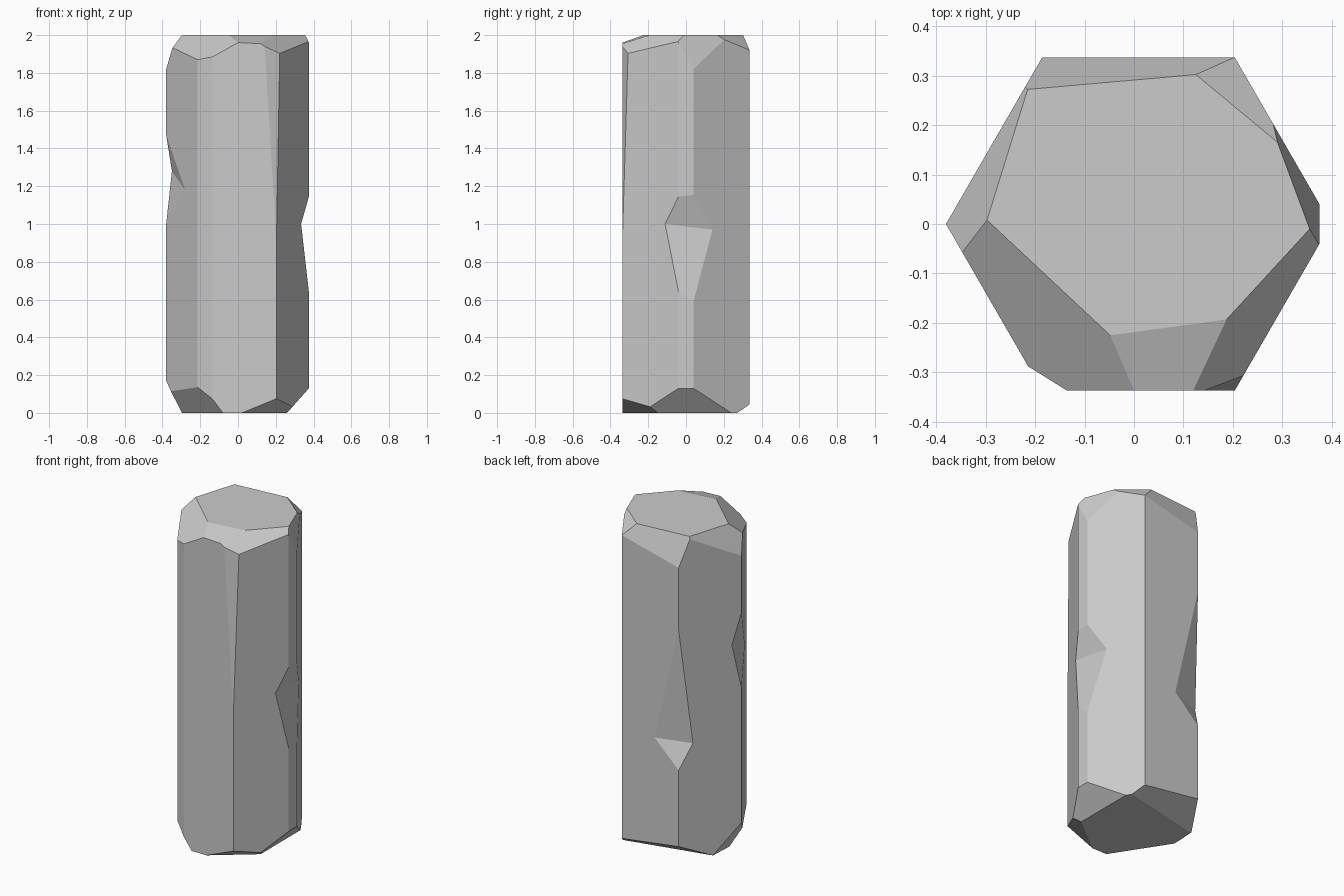
import bpy, bmesh, math
from mathutils import Vector

if "Cube" in bpy.data.objects:
    bpy.data.objects.remove(bpy.data.objects["Cube"])

CX, R, AP = 0.009, 0.389, 0.337       # hexagon centre, corner radius, half depth
CL, CR = CX - R, CX + R               # left and right corners
BL, BR = CX - R / 2, CX + R / 2       # left and right ends of the flat back/front


def new_object(name, bm):
    bmesh.ops.recalc_face_normals(bm, faces=bm.faces)
    mesh = bpy.data.meshes.new(name)
    bm.to_mesh(mesh)
    bm.free()
    ob = bpy.data.objects.new(name, mesh)
    bpy.context.collection.objects.link(ob)
    return ob


def shave(bm, *pts):
    """Cut the solid with the plane through three points, keeping the core."""
    a, b, c = map(Vector, pts)
    n = (b - a).cross(c - a).normalized()
    if n.dot(Vector((0, 0, 1)) - a) > 0:
        n = -n
    bmesh.ops.bisect_plane(bm, geom=bm.verts[:] + bm.edges[:] + bm.faces[:],
                           dist=1e-5, plane_co=a, plane_no=n, clear_outer=True)
    bmesh.ops.holes_fill(bm, edges=[e for e in bm.edges if e.is_boundary], sides=0)


def notch(ob, a, b, c, d):
    """Knock a chip out of edge a-b; the valley runs from c to d."""
    a, b, c, d = map(Vector, (a, b, c, d))
    m = (c + d) / 2
    pts = [a + (a - m) * .3, b + (b - m) * .3, c + (c - d) * .3, d + (d - c) * .3]
    bm = bmesh.new()
    for p in pts:
        bm.verts.new(p)
    bmesh.ops.convex_hull(bm, input=bm.verts)
    cutter = new_object("chip_cutter", bm)
    cutter.hide_render = True
    mod = ob.modifiers.new("chip", 'BOOLEAN')
    mod.operation, mod.solver, mod.object = 'DIFFERENCE', 'EXACT', cutter
    bpy.context.view_layer.objects.active = ob
    bpy.ops.object.modifier_apply(modifier=mod.name)
    bpy.data.objects.remove(cutter)


# hexagonal shaft
bm = bmesh.new()
ring = [bm.verts.new((CX + R * math.cos(i * math.pi / 3),
                      R * math.sin(i * math.pi / 3), 0)) for i in range(6)]
base = bm.faces.new(ring)
ext = bmesh.ops.extrude_face_region(bm, geom=[base], use_keep_orig=True)
bmesh.ops.translate(bm, vec=(0, 0, 2),
                    verts=[v for v in ext["geom"] if isinstance(v, bmesh.types.BMVert)])

# worn vertical corners
shave(bm, (.375, 0, 0), (.375, .1, 0), (.375, 0, 1))
shave(bm, (-.215, -.287, 0), (-.135, -AP, 0), (-.135, -AP, 1))
shave(bm, (.14, -AP, 1.95), (.22, -.307, 1.905), (BR, -AP, .9))

# chipped top rim: each facet runs between neighbouring rim points down to a low point
rim = [(-.297, .008), (-.048, -.225), (.187, -.193), (.355, -.01),
       (.29, .165), (.125, .302), (-.215, .272)]
low = [(-.215, -.287, 1.87), (.07, -AP, 1.957), (.22, -.305, 1.905), (.375, .04, 1.82),
       (BR, AP, 1.92), (BR, AP, 1.92), (CL, 0, 1.82)]
for i, p in enumerate(low):
    shave(bm, (*rim[i], 2), (*rim[(i + 1) % 7], 2), p)

# chipped bottom rim
for p, q, r in [((.02, -AP), (.26, -.15), (BR, -AP, .075)),
                ((.26, -.15), (.26, .16), (.375, 0, .13)),
                ((.15, .25), (-.29, .15), (BR, AP, .045)),
                ((-.29, .15), (-.297, 0), (CL, 0, .17)),
                ((-.297, 0), (-.08, -AP), (-.14, -AP, .08))]:
    shave(bm, (*p, 0), (*q, 0), r)
column = new_object("stone_column", bm)

# knocked-out chips on the right, left and back-left edges
notch(column, (CR, 0, 1.226), (CR, 0, .44), (.334, -.11, 1.0), (.317, .14, .97))
notch(column, (CL, 0, 1.47), (CL, 0, 1.0), (-.28, -.173, 1.18), (-.35, .052, 1.28))
notch(column, (BL, AP, 1.44), (BL, AP, .57), (-.02, AP, .73), (-.23, .26, .72))
